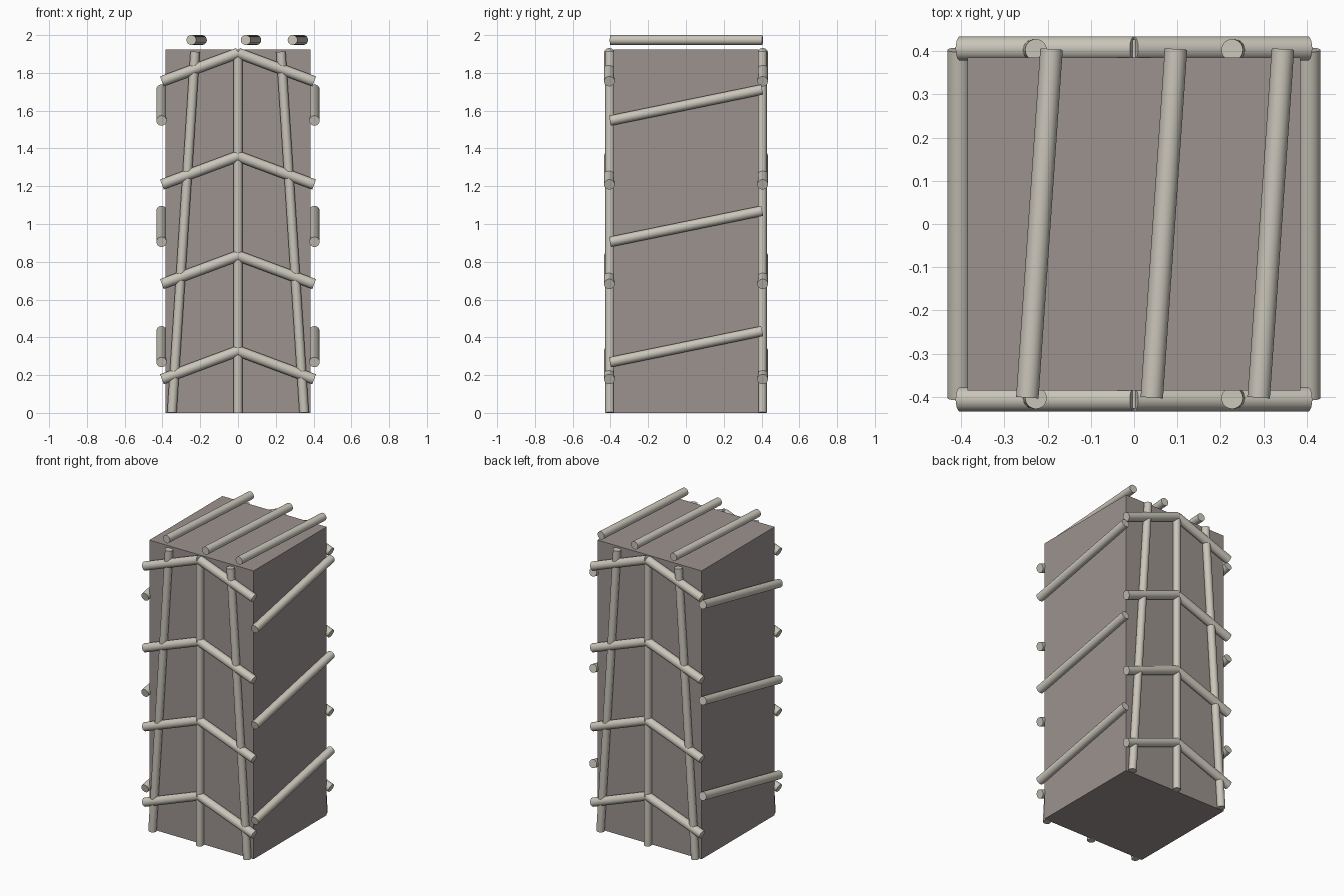
import bpy
from mathutils import Vector

if "Cube" in bpy.data.objects:
    bpy.data.objects.remove(bpy.data.objects["Cube"])


def material(name, rgb):
    m = bpy.data.materials.new(name)
    m.diffuse_color = (*rgb, 1)
    m.use_nodes = True
    m.node_tree.nodes["Principled BSDF"].inputs["Base Color"].default_value = m.diffuse_color
    return m


rod_mat = material("pale_bar", (0.59, 0.56, 0.49))
core_mat = material("dark_core", (0.33, 0.29, 0.275))


def rod(name, a, b, r=0.027):
    """Round bar running from point a to point b."""
    a, b = Vector(a), Vector(b)
    bpy.ops.mesh.primitive_cylinder_add(vertices=32, radius=r, depth=(b - a).length,
                                        location=(a + b) / 2)
    ob = bpy.context.object
    ob.name = name
    ob.rotation_euler = (b - a).to_track_quat('Z', 'Y').to_euler()
    ob.data.materials.append(rod_mat)
    bpy.ops.object.shade_smooth_by_angle()
    return ob


# solid core block
bpy.ops.mesh.primitive_cube_add(size=1, location=(0, 0, 0.9625))
core = bpy.context.object
core.name = "core_block"
core.scale = (0.77, 0.77, 1.925)
core.data.materials.append(core_mat)

# front and back lattice: centre post, leaning posts, chevron bars
for face, s_y in (("front", -1), ("back", 1)):
    y, y_bar = s_y * 0.403, s_y * 0.406
    rod(face + "_centre_post", (0, y, 0), (0, y, 1.915), 0.024)
    for side, s in (("left", -1), ("right", 1)):
        rod(f"{face}_{side}_leaning_post", (s * 0.35, y, 0.002), (s * 0.227, y, 1.912), 0.025)
        for i, z in enumerate((0.328, 0.832, 1.359, 1.905)):
            rod(f"{face}_{side}_chevron_{i}", (0, y_bar, z), (s * 0.403, y_bar, z - 0.15), 0.028)

# side bars, rising toward the back
for side, s in (("left", -1), ("right", 1)):
    for i, z in enumerate((0.268, 0.905, 1.547)):
        rod(f"{side}_side_bar_{i}", (s * 0.405, -0.403, z), (s * 0.405, 0.403, z + 0.165))

# slightly skewed bars across the top
for i, x in enumerate((-0.219, 0.069, 0.317)):
    rod(f"top_bar_{i}", (x - 0.028, -0.402, 1.974), (x + 0.028, 0.405, 1.974), 0.026)
